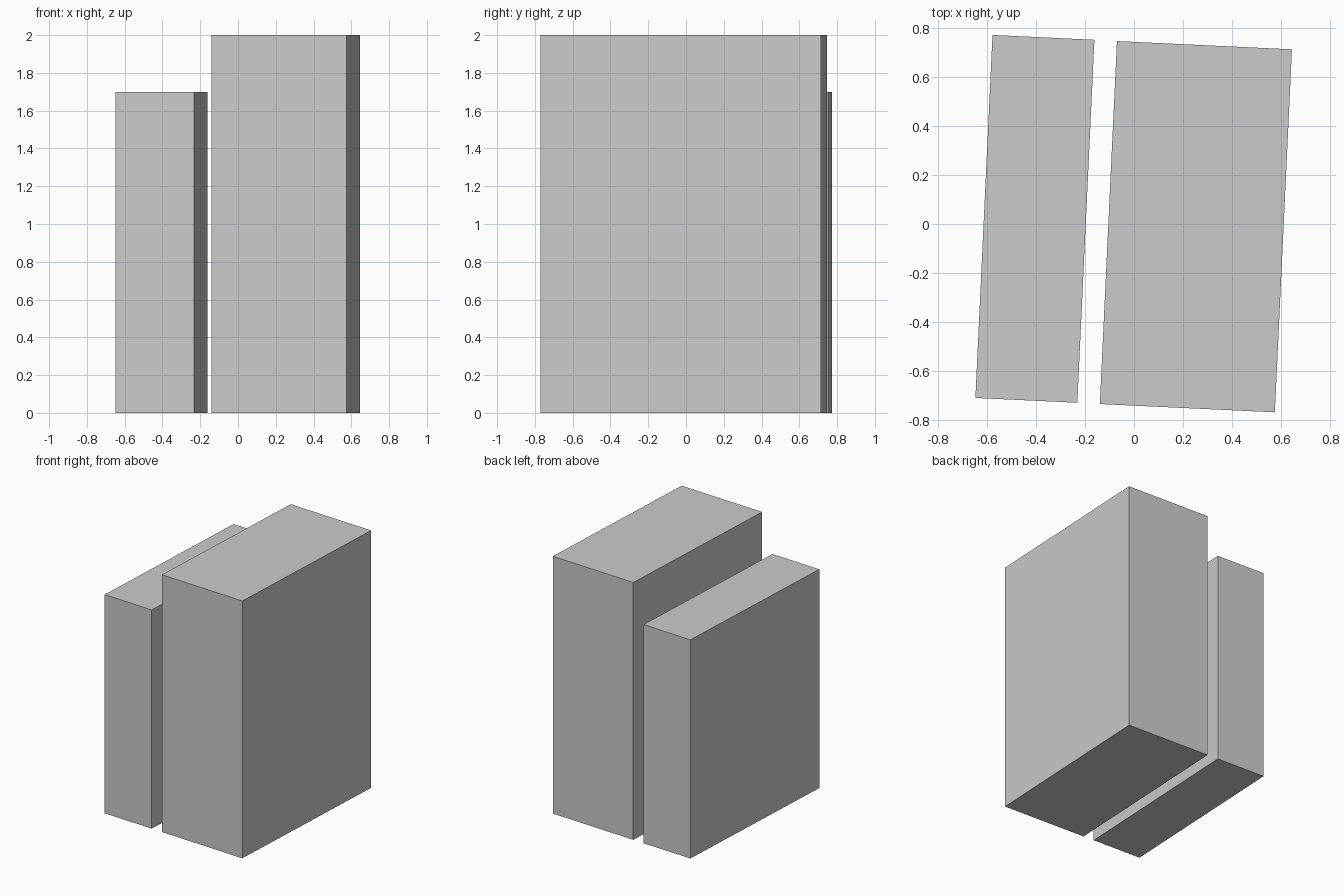
import bpy, math

if "Cube" in bpy.data.objects:
    bpy.data.objects.remove(bpy.data.objects["Cube"])

ANGLE = math.radians(-2.7)  # both blocks share a slight turn
DEPTH = 1.485


def block(name, x, y, width, height):
    bpy.ops.mesh.primitive_cube_add(size=1, location=(x, y, height / 2),
                                    rotation=(0, 0, ANGLE))
    ob = bpy.context.object
    ob.name = name
    ob.scale = (width, DEPTH, height)
    return ob


# Low narrow block on the left, tall wide block on the right
block("low_block", -0.405, 0.021, 0.417, 1.70)
block("tall_block", 0.253, -0.011, 0.716, 2.00)
